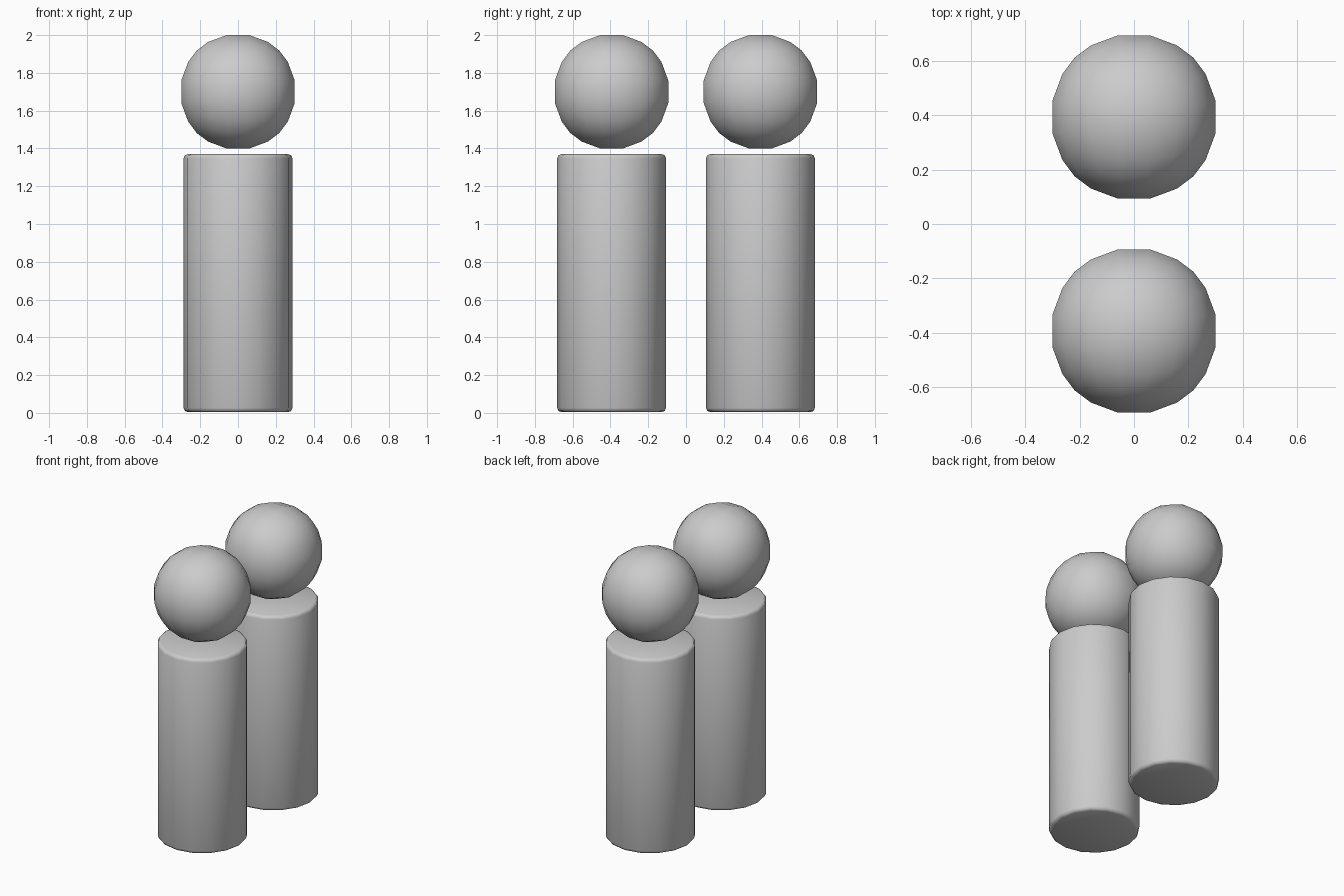
import bpy, bmesh, math
from mathutils import Vector

if "Cube" in bpy.data.objects:
    bpy.data.objects.remove(bpy.data.objects["Cube"])

R_BALL, R_BODY, H_BODY, BEVEL = 0.312, 0.288, 1.366, 0.022


def finish(name, bm, loc):
    mesh = bpy.data.meshes.new(name)
    bm.to_mesh(mesh)
    bm.free()
    obj = bpy.data.objects.new(name, mesh)
    bpy.context.collection.objects.link(obj)
    obj.location = loc
    bpy.ops.object.select_all(action='DESELECT')
    bpy.context.view_layer.objects.active = obj
    obj.select_set(True)
    bpy.ops.object.shade_smooth_by_angle(angle=math.radians(50))
    return obj


# Ball: cube with a 5 x 5 grid on each face, pushed out to a sphere
def ball(name, y):
    bm = bmesh.new()
    bmesh.ops.create_cube(bm, size=2)
    bmesh.ops.subdivide_edges(bm, edges=bm.edges[:], cuts=4, use_grid_fill=True)
    for v in bm.verts:
        v.co = v.co.normalized() * R_BALL
    return finish(name, bm, (0, y, 1.7))


# Body: upright prism with softened rims
def body(name, y):
    bm = bmesh.new()
    bmesh.ops.create_cone(bm, cap_ends=True, segments=16, radius1=R_BODY,
                          radius2=R_BODY, depth=H_BODY)
    rims = [e for e in bm.edges if abs(e.verts[0].co.z - e.verts[1].co.z) < 1e-4]
    bmesh.ops.bevel(bm, geom=rims, offset=BEVEL, segments=2, profile=0.5,
                    affect='EDGES')
    return finish(name, bm, (0, y, H_BODY / 2 + 0.004))


for side, y in (("front", -0.394), ("back", 0.394)):
    ball(side + "_ball_head", y)
    body(side + "_cylinder_body", y)
